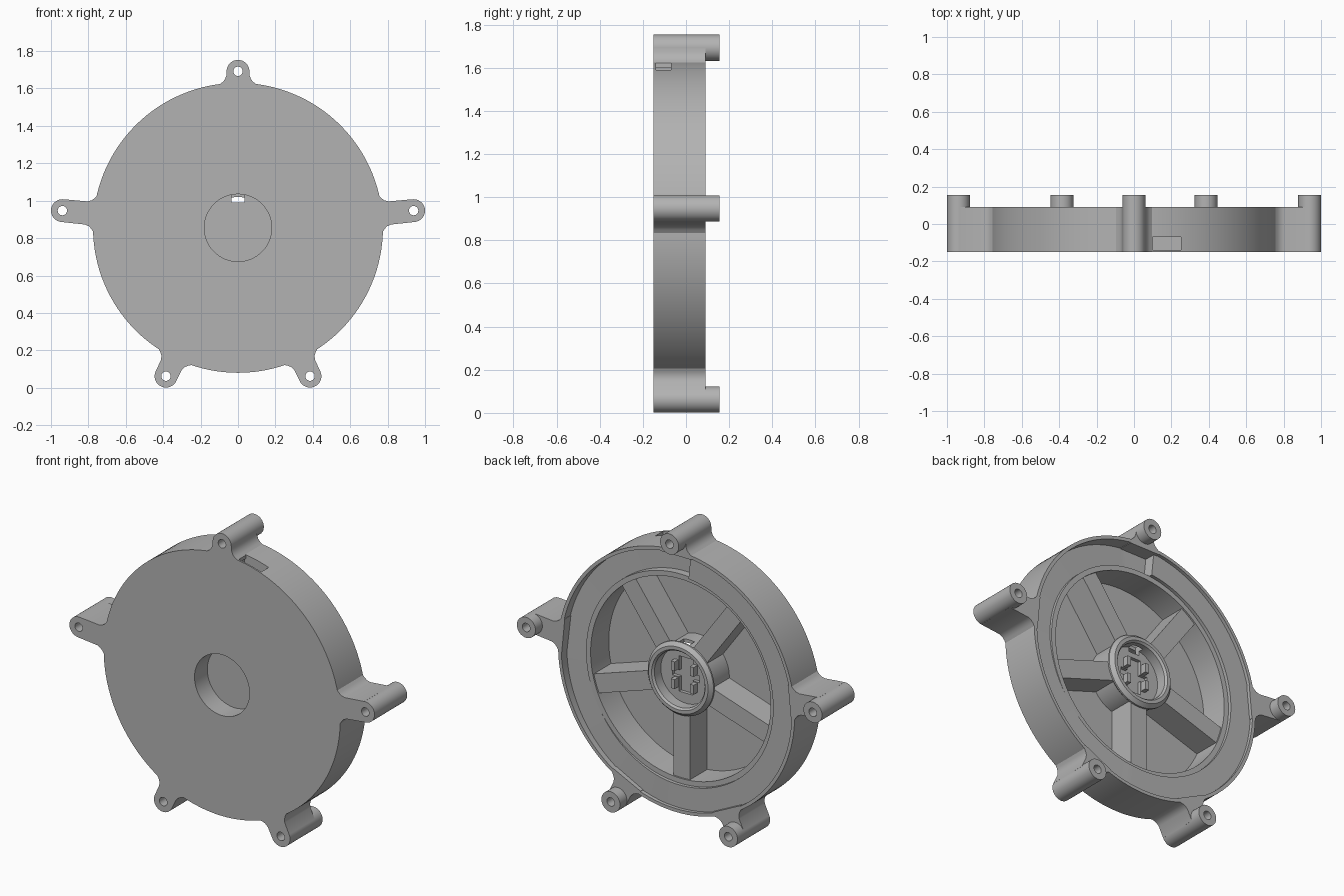
import bpy, bmesh
from math import sin, cos, pi, radians, hypot, atan2

if "Cube" in bpy.data.objects:
    bpy.data.objects.remove(bpy.data.objects["Cube"])

CZ = 0.855                       # height of the wheel axis
FRONT, BACK, BOSS_BACK = -0.15, 0.09, 0.155
BODY_R = 0.775

grey = bpy.data.materials.new("plain_grey")
grey.use_nodes = True
grey.diffuse_color = (0.45, 0.45, 0.45, 1)
grey.node_tree.nodes["Principled BSDF"].inputs["Base Color"].default_value = (0.45, 0.45, 0.45, 1)


def finish(name, bm, smooth=True):
    bmesh.ops.remove_doubles(bm, verts=bm.verts, dist=1e-5)
    bmesh.ops.recalc_face_normals(bm, faces=bm.faces)
    mesh = bpy.data.meshes.new(name)
    bm.to_mesh(mesh)
    bm.free()
    obj = bpy.data.objects.new(name, mesh)
    bpy.context.collection.objects.link(obj)
    mesh.materials.append(grey)
    if smooth:
        shade(obj)
    return obj


def shade(obj):
    bpy.ops.object.select_all(action='DESELECT')
    obj.select_set(True)
    bpy.context.view_layer.objects.active = obj
    bpy.ops.object.shade_smooth_by_angle(angle=radians(25))


def lathe(name, profile, angles, cx=0, cz=CZ, closed=False):
    """Revolve profile(angle) -> [(radius, y)] about an axis along y."""
    bm = bmesh.new()
    rows = [[bm.verts.new((cx + r * cos(a), y, cz + r * sin(a))) for r, y in profile(a)]
            for a in angles]
    n = len(rows[0])
    for i, row in enumerate(rows):
        nxt = rows[(i + 1) % len(rows)]
        for j in range(n if closed else n - 1):
            k = (j + 1) % n
            quad = [row[j], row[k], nxt[k], nxt[j]]
            if j == 0 and not closed:
                quad = [row[0], row[k], nxt[k]]
            elif k == n - 1 and not closed:
                quad = [row[j], row[k], nxt[j]]
            bm.faces.new(quad)
    return finish(name, bm)


def prism(name, outline, y0, y1):
    """Extrude an (x, z) outline along y."""
    bm = bmesh.new()
    face = bm.faces.new([bm.verts.new((x, y0, z)) for x, z in outline])
    ext = bmesh.ops.extrude_face_region(bm, geom=[face])
    for v in ext["geom"]:
        if isinstance(v, bmesh.types.BMVert):
            v.co.y = y1
    return finish(name, bm)


def box(name, x, y, z):
    return prism(name, [(x[0], z[0]), (x[1], z[0]), (x[1], z[1]), (x[0], z[1])], *y)


def polar_to_xz(angle, u, v):
    """u runs outward from the axis, v sideways."""
    return (u * cos(angle) - v * sin(angle), CZ + u * sin(angle) + v * cos(angle))


def cut(obj, cutter):
    cutter.hide_render = True
    mod = obj.modifiers.new("cut", 'BOOLEAN')
    mod.object = cutter
    mod.operation = 'DIFFERENCE'
    mod.solver = 'EXACT'
    bpy.context.view_layer.objects.active = obj
    bpy.ops.object.modifier_apply(modifier=mod.name)
    bpy.data.objects.remove(cutter)


# Wheel body: front plate, rim, hub and a track that ramps along one half
HIGH, LOW = 0.07, 0.005
RAMP_START, RAMP_END, STEP = radians(-83), radians(83), radians(96)


def track(a):
    if a < RAMP_START or a > STEP:
        return HIGH
    t = min(1, (a - RAMP_START) / (RAMP_END - RAMP_START))
    return HIGH + (LOW - HIGH) * t


def body_profile(a):
    t = track(a)
    return [(0, -0.03), (0.18, -0.03), (0.18, FRONT), (BODY_R, FRONT), (BODY_R, BACK),
            (0.755, BACK), (0.755, t), (0.62, t), (0.62, 0.05), (0.59, 0.05),
            (0.59, -0.12), (0.2, -0.12), (0.2, 0.025), (0.215, 0.04), (0.215, 0.05),
            (0.195, 0.072), (0.175, 0.072), (0.165, 0.06), (0.165, 0.0), (0, 0.0)]


angles = [-pi + 2 * pi * i / 128 for i in range(128)]
angles = sorted(angles + [RAMP_START, RAMP_END, STEP, STEP + 0.001])
body = lathe("wheel_body", body_profile, angles)

# Side slot in the rim, notch in the hub, keyed pocket in the hub floor
cut(body, box("slot_cutter", (0.09, 0.25), (-0.14, -0.07), (1.54, 1.7)))
cut(body, box("notch_cutter", (-0.035, 0.035), (-0.03, 0.03), (0.99, 1.1)))
cut(body, box("key_cutter", (-0.045, 0.045), (-0.02, 0.05), (0.75, 0.96)))
cut(body, box("cross_cutter", (-0.09, 0.09), (-0.02, 0.05), (0.835, 0.875)))
shade(body)

# Raised guides beside the keyed pocket
for side, label in ((1, "left"), (-1, "right")):
    x = sorted((side * 0.05, side * 0.075))
    for low, part in ((0.775, "lower"), (0.88, "upper")):
        box(f"hub_guide_{part}_{label}", x, (-0.005, 0.035), (low, low + 0.055))

# Five spokes between hub and rim
for i in range(5):
    a = radians(-90 + 72 * i)
    outline = [polar_to_xz(a, u, v) for u, v in
               ((0.19, -0.055), (0.6, -0.055), (0.6, 0.055), (0.19, 0.055))]
    prism(f"spoke_{i + 1}", outline, -0.13, 0.04)

# Mounting lugs: a filleted arm carrying a drilled boss
BOSS_R, HOLE_R = 0.061, 0.025


def lug(name, x, z):
    a, dist = atan2(z - CZ, x), hypot(x, z - CZ)
    half = [(0.745, 0.1), (0.766, 0.1), (0.779, 0.083), (0.793, 0.07), (0.815, 0.062), (dist, BOSS_R)]
    arc = [(dist - 0.058 * sin(pi * i / 12), 0.058 * cos(pi * i / 12)) for i in range(13)]
    outline = half + arc + [(u, -v) for u, v in reversed(half)]
    prism(name + "_arm", [polar_to_xz(a, u, v) for u, v in outline], FRONT, BACK)
    ring = [(HOLE_R, FRONT), (BOSS_R, FRONT), (BOSS_R, BOSS_BACK), (HOLE_R, BOSS_BACK)]
    lathe(name + "_boss", lambda t: ring, [2 * pi * i / 32 for i in range(32)], x, z, True)


lug("top_lug", 0, 1.692)
for side, label in ((1, "left"), (-1, "right")):
    lug(f"side_lug_{label}", side * 0.939, 0.947)
    lug(f"bottom_lug_{label}", side * 0.385, 0.062)
